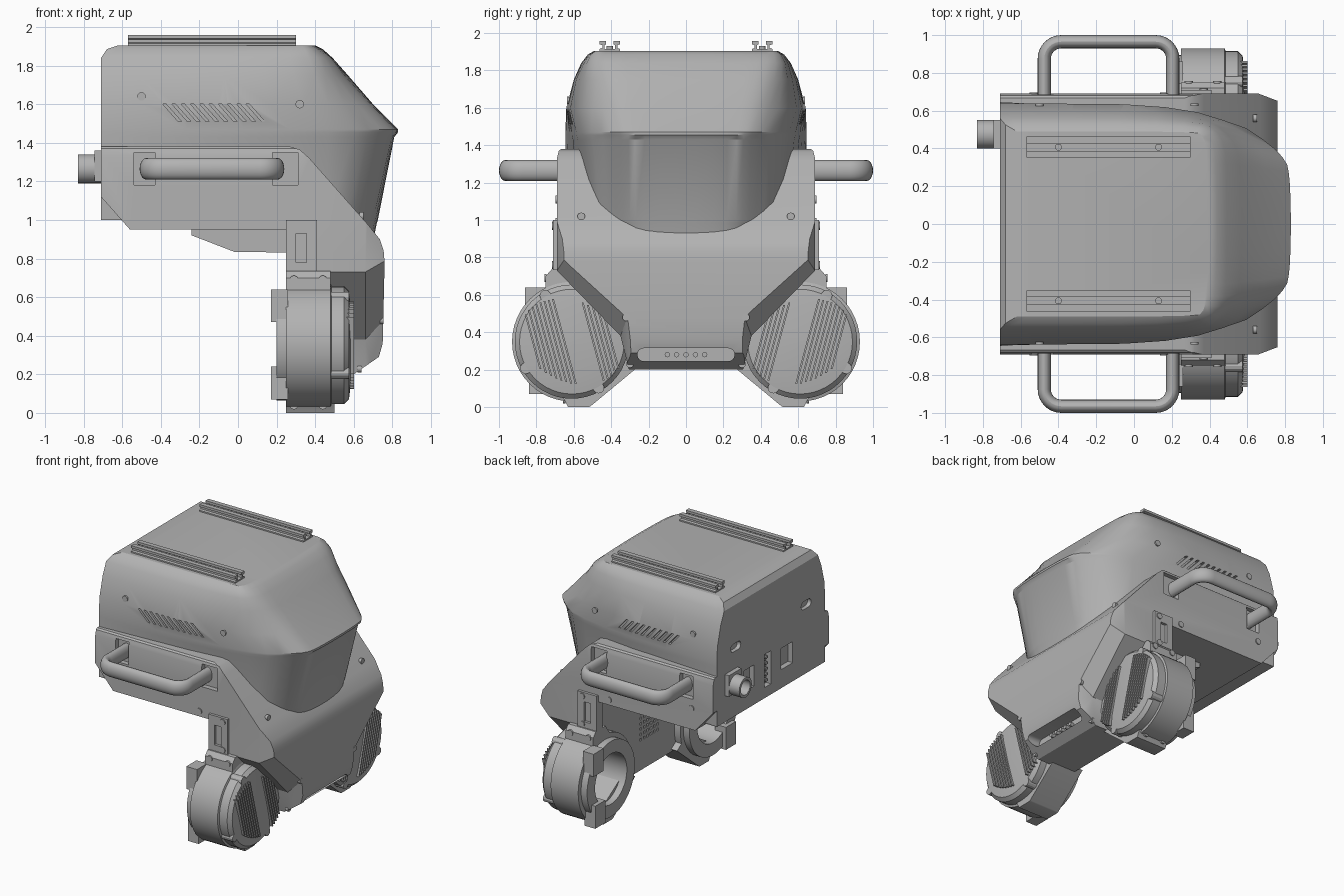
import bpy, bmesh, math
from mathutils import Vector

if "Cube" in bpy.data.objects:
    bpy.data.objects.remove(bpy.data.objects["Cube"])

grey = bpy.data.materials.new("light grey")
grey.use_nodes = True
COLOUR = (0.45, 0.45, 0.45, 1)
grey.diffuse_color = COLOUR
grey.node_tree.nodes["Principled BSDF"].inputs["Base Color"].default_value = COLOUR


def activate(ob):
    bpy.ops.object.select_all(action="DESELECT")
    ob.select_set(True)
    bpy.context.view_layer.objects.active = ob


def solid(name, lofts):
    """One object from several lofts; each loft is a list of matching rings."""
    bm = bmesh.new()
    for rings in lofts:
        vs = [[bm.verts.new(p) for p in ring] for ring in rings]
        n = len(vs[0])
        for a, b in zip(vs, vs[1:]):
            for i in range(n):
                bm.faces.new((a[i], a[(i + 1) % n], b[(i + 1) % n], b[i]))
        bm.faces.new(vs[0])
        bm.faces.new(vs[-1])
    bmesh.ops.recalc_face_normals(bm, faces=bm.faces)
    me = bpy.data.meshes.new(name)
    bm.to_mesh(me)
    bm.free()
    me.materials.append(grey)
    ob = bpy.data.objects.new(name, me)
    bpy.context.collection.objects.link(ob)
    return ob


def prism(pts, axis, a, b):
    place = {"x": lambda p, t: (t, p[0], p[1]),
             "y": lambda p, t: (p[0], t, p[1]),
             "z": lambda p, t: (p[0], p[1], t)}[axis]
    return [[place(p, t) for p in pts] for t in (a, b)]


def rect(x0, x1, y0, y1):
    return [(x0, y0), (x1, y0), (x1, y1), (x0, y1)]


def circle(cx, cy, r, n=16):
    return [(cx + r * math.cos(math.tau * i / n), cy + r * math.sin(math.tau * i / n))
            for i in range(n)]


def pill(cx, cy, half, r, n=8):
    ends = []
    for side in (1, -1):
        for i in range(n + 1):
            t = math.pi * (i / n - 0.5)
            ends.append((cx + side * (half - r + r * math.cos(t)), cy + side * r * math.sin(t)))
    return ends


def boolean(ob, other, op):
    activate(ob)
    mod = ob.modifiers.new("cut", "BOOLEAN")
    mod.operation, mod.object, mod.solver = op, other, "EXACT"
    bpy.ops.object.modifier_apply(modifier=mod.name)
    bpy.data.objects.remove(other)


def lathe_x(profile, cy, cz, n=48):
    return [[(x, y, z) for y, z in circle(cy, cz, r, n)] for r, x in profile]


def soften(pts, rounds=2):
    for _ in range(rounds):
        out = [pts[0]]
        for p, q in zip(pts, pts[1:]):
            out += [p.lerp(q, 0.25), p.lerp(q, 0.75)]
        pts = out + [pts[-1]]
    return pts


# Hood and face shell: stacked outlines (z, back, width, cheek x/y, corner x/y, nose x)
levels = [(1.905, -.62, .49, .30, .49, .38, .47, .40),
          (1.885, -.68, .525, .30, .525, .42, .48, .44),
          (1.84, -.71, .56, .30, .56, .48, .48, .49),
          (1.75, -.71, .60, .31, .595, .54, .46, .57),
          (1.60, -.71, .64, .34, .63, .68, .42, .70),
          (1.47, -.71, .645, .47, .59, .80, .37, .83),
          (1.455, -.71, .645, .48, .59, .80, .36, .83),
          (1.43, -.71, .645, .49, .58, .775, .36, .81),
          (1.00, -.71, .645, .50, .52, .66, .35, .725),
          (.985, .32, .62, .50, .52, .65, .35, .72),
          (.86, .32, .60, .48, .50, .62, .33, .695)]
rings = []
for z, back, w, ax, ay, bx, by, f in levels:
    half = [Vector(p) for p in ((back, w, z), (ax, ay, z), (bx, by, z), (f, .22, z))]
    rings.append(soften(half + [Vector((p.x, -p.y, p.z)) for p in reversed(half)]))
hood = solid("hood_shell", [rings])

# Slanted side vents and rear ports cut into the hood
cuts = []
for s in (1, -1):
    for i in range(10):
        x = -.39 + i * .048
        cuts.append(prism([(x, 1.6), (x + .018, 1.6), (x + .098, 1.51), (x + .08, 1.51)],
                          "y", s * .6, s * .7))
    cuts.append(prism(pill(s * .42, 1.52, .06, .03), "x", -.74, -.68))
boolean(hood, solid("vent_cutter", cuts), "DIFFERENCE")

# Torso: side outline intersected with a front outline that tapers at the front
outline = [(-.71, 1.38), (.27, 1.38), (.32, 1.365), (.37, 1.32), (.67, .98), (.735, .9),
           (.755, .84), (.76, .78), (.75, .36), (.73, .29), (.6, .2), (.3, .2), (.3, .95),
           (-.56, .95), (-.71, 1.12)]
full = [(.6, 1.4), (.655, 1.39), (.68, 1.37), (.69, 1.33), (.69, .73), (.35, .38), (.30, .18)]
front = [(.57, 1.4), (.62, 1.39), (.64, 1.37), (.65, 1.33), (.65, .79), (.31, .49), (.27, .18)]


def section(half, x):
    return [(x, y, z) for y, z in half] + [(x, -y, z) for y, z in reversed(half)]


torso = solid("torso", [prism(outline, "y", -.8, .8)])
boolean(torso, solid("torso_section", [[section(full, -.8), section(full, .66),
                                       section(front, .765)]]), "INTERSECT")

# Handle pockets, front light slot, rear vent grid and rear ports
cuts = [prism(pill(0, .28, .26, .035), "x", .63, .85)]
for s in (1, -1):
    for x0, x1 in ((-.54, -.43), (.18, .31)):
        cuts.append(prism(rect(x0, x1, 1.18, 1.35), "y", s * .652, s * .75))
for i in range(6):
    for j in range(7):
        y, z = -.1 + i * .04, .42 + j * .04
        cuts.append(prism(rect(y, y + .02, z, z + .02), "x", .28, .33))
boolean(torso, solid("pocket_cutter", cuts), "DIFFERENCE")

ports = [rect(.2, .32, 1.14, 1.3), rect(-.26, -.12, 1.14, 1.3), rect(.0, .08, 1.08, 1.33)]
for body in (torso, hood):
    boolean(body, solid("port_cutter", [prism(p, "x", -.75, -.67) for p in ports]), "DIFFERENCE")
solid("rear_port_pins", [prism(circle(.04, 1.12 + i * .043, .014, 10), "x", -.68, -.7)
                         for i in range(5)])
solid("front_lights", [prism(circle(-.1 + i * .05, .28, .014, 12), "x", .62, .66)
                       for i in range(5)])

# Belly housing
solid("belly", [prism([(-.24, .96), (-.24, .92), (-.02, .835), (.32, .83), (.32, .96)],
                      "y", -.42, .42)])

# Rear connector
solid("rear_connector", [lathe_x([(.075, -.7), (.075, -.83), (.055, -.83), (.055, -.76)],
                                 .475, 1.265, 32),
                         prism(rect(.4, .55, 1.2, 1.36), "x", -.7, -.745)])

# Roof rails with an open slot
half = [(.055, 1.9), (.055, 1.915), (.04, 1.92), (.04, 1.935), (.055, 1.94), (.055, 1.958),
        (.02, 1.958), (.02, 1.94), (.028, 1.935), (.028, 1.915)]
for s, side in ((1, "left"), (-1, "right")):
    shape = [(s * .407 + y, z) for y, z in half] + \
            [(s * .407 - y, z) for y, z in reversed(half)]
    solid(side + "_roof_rail", [prism(shape, "x", -.57, .3)])
    solid(side + "_rail_screws", [prism(circle(x, s * .407, .018), "z", 1.91, 1.93)
                                  for x in (-.4, .13)])

# Handles: rounded path swept with an oval section
for s, side in ((1, "left"), (-1, "right")):
    path = [Vector((-.475, s * .62, 0))]
    for cx, start in ((-.385, math.pi), (.115, math.pi / 2)):
        for i in range(9):
            t = start - i * math.pi / 16
            path.append(Vector((cx + .09 * math.cos(t), s * (.875 + .09 * math.sin(t)), 0)))
    path.append(Vector((.205, s * .62, 0)))
    rings = []
    for i, p in enumerate(path):
        d = (path[min(i + 1, len(path) - 1)] - path[max(i - 1, 0)]).normalized()
        out = Vector((d.y, -d.x, 0))
        rings.append([p + out * u + Vector((0, 0, 1.265 + v * 1.6))
                      for u, v in circle(0, 0, .035, 20)])
    solid(side + "_handle", [rings])

# Hip drives: drum with hollow hub, vented cover, shoulder, foot and bracket
drum = [(.19, .44), (.19, .2), (.285, .2), (.285, .25), (.32, .25), (.32, .48), (.305, .485),
        (.305, .55), (.28, .575), (.2, .585), (.01, .59)]
CY, CZ = .61, .35
for s, side in ((1, "left"), (-1, "right")):
    solid(side + "_drive_drum", [lathe_x(drum, s * CY, CZ)])
    lugs = []
    for deg in (60, 150, 240, 330):
        t = math.radians(deg)
        lugs.append(prism(circle(s * (CY + .285 * math.cos(t)), CZ + .285 * math.sin(t), .03, 12),
                          "x", .47, .575))
    solid(side + "_cover_lugs", lugs)
    bars = []
    for k in [-.21 + i * .024 for i in range(5)] + [.04 + i * .024 for i in range(8)]:
        h = math.sqrt(.27 ** 2 - k * k) * .85
        lean = .27 * h
        y = CY + k
        bars.append(prism([(s * (y - lean - .005), CZ - h), (s * (y - lean + .005), CZ - h),
                           (s * (y + lean + .005), CZ + h), (s * (y + lean - .005), CZ + h)],
                          "x", .56, .6))
    solid(side + "_cover_ribs", bars)
    solid(side + "_drive_shoulder", [prism([(s * y, z) for y, z in (
        (.5, .6), (.58, .7), (.6, .735), (.72, .735), (.75, .7), (.75, .61))], "x", .25, .48)])
    solid(side + "_drive_foot", [prism([(s * y, z) for y, z in (
        (.25, .22), (.51, .005), (.52, 0), (.63, 0), (.65, .04), (.7, .1), (.38, .3))],
        "x", .25, .5)])
    solid(side + "_hub_clamps", [prism([(s * y, z) for y, z in rect(y0, y0 + .12, z0, z0 + .17)],
                                       "x", .17, .26) for y0, z0 in ((.72, .07), (.74, .47))])
    bracket = solid(side + "_hip_bracket", [prism(rect(.25, .41, .72, 1.0), "y", s * .64, s * .71)])
    boolean(bracket, solid("bracket_cutter", [prism(pill(0, 0, .01, .01), "x", 5, 6),
            prism(rect(.3, .355, .78, .93), "y", s * .69, s * .75)]), "DIFFERENCE")
    # Bolts on the side and on the front
    bolts = [prism(circle(x, z, .022), "y", s * y, s * (y + .012)) for x, z, y in (
        (-.53, 1.11, .685), (.16, .99, .685), (-.5, 1.64, .625), (.32, 1.6, .625),
        (.37, .97, .705), (.37, .76, .705), (.29, .69, .745), (.44, .69, .745),
        (.29, .04, .645), (.44, .04, .645))]
    bolts += [prism(circle(s * y, z, .02), "x", x, x + .02) for y, z, x in (
        (.32, .48, .735), (.3, .23, .62), (.56, 1.02, .63))]
    solid(side + "_bolts", bolts)

# Smooth curved surfaces while keeping edges crisp
for ob in list(bpy.context.scene.objects):
    if ob.type == "MESH" and ob.data.materials and ob.data.materials[0] == grey:
        activate(ob)
        bpy.ops.object.shade_smooth_by_angle(angle=math.radians(28))
